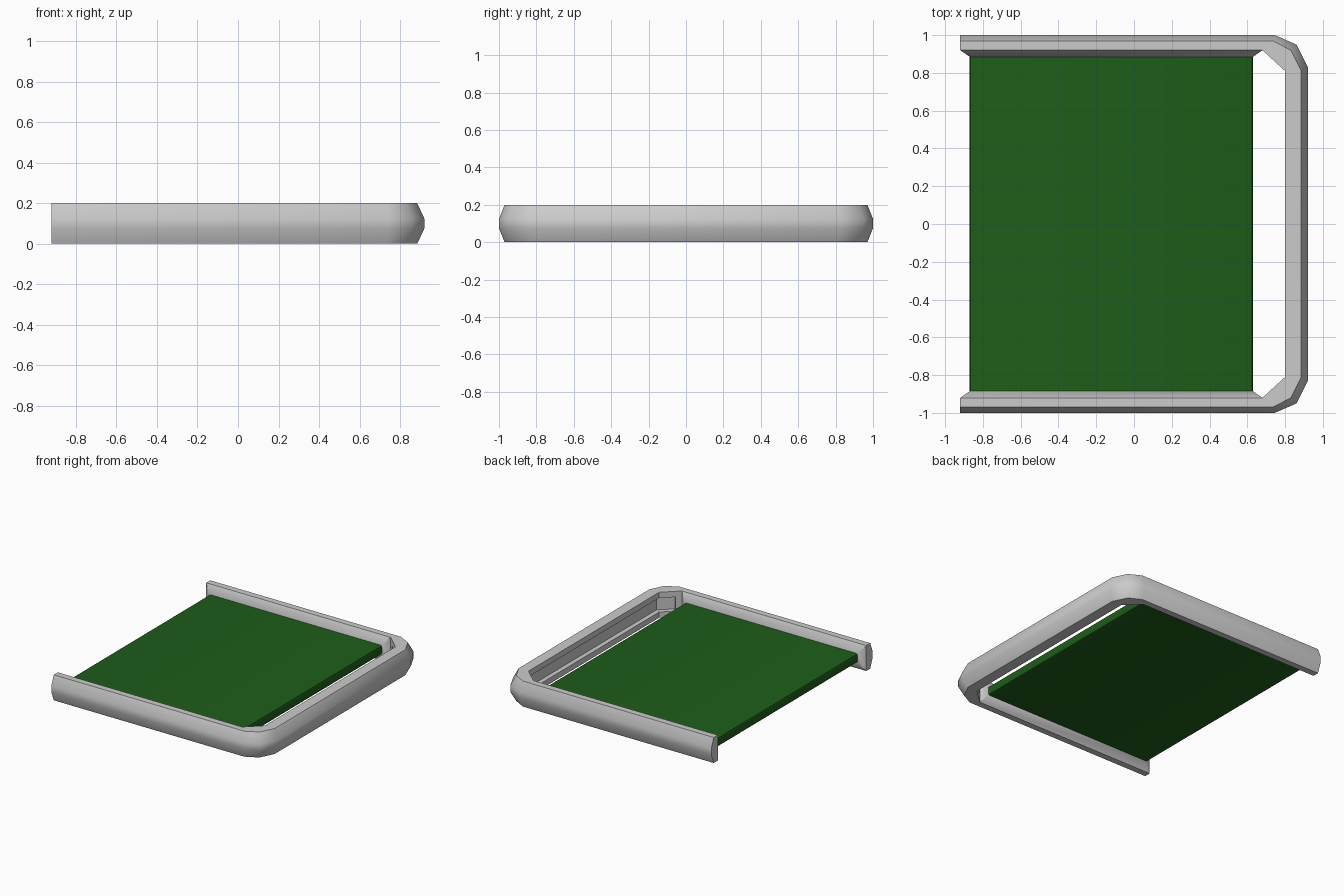
import bpy, bmesh, math

if "Cube" in bpy.data.objects:
    bpy.data.objects.remove(bpy.data.objects["Cube"])

# Half outline seen from above: (inner, rim, outer) points from open end to corner
HALF = [
    ((-0.92, 0.92), (-0.92, 0.97), (-0.92, 1.00)),
    ((0.68, 0.92), (0.735, 0.97), (0.745, 1.00)),
    ((0.74, 0.865), (0.83, 0.92), (0.86, 0.95)),
    ((0.80, 0.81), (0.885, 0.81), (0.92, 0.83)),
]
stations = HALF + [tuple((x, -y) for x, y in s) for s in reversed(HALF)]
PANEL_Z = 0.036


def finish(name, bm):
    bmesh.ops.recalc_face_normals(bm, faces=bm.faces)
    me = bpy.data.meshes.new(name)
    bm.to_mesh(me)
    bm.free()
    ob = bpy.data.objects.new(name, me)
    bpy.context.collection.objects.link(ob)
    return ob


# U-shaped frame: a faceted section swept around the outline
bm = bmesh.new()
rings = []
for inner, rim, outer in stations:
    section = [(*inner, 0.2), (*rim, 0.2), (*outer, 0.125),
               (*outer, 0.075), (*rim, 0.0), (*inner, 0.0)]
    rings.append([bm.verts.new(p) for p in section])
inner_faces = []
for a, b in zip(rings, rings[1:]):
    for i in range(6):
        j = (i + 1) % 6
        f = bm.faces.new((a[i], a[j], b[j], b[i]))
        if i == 5:
            inner_faces.append(f)
bm.faces.new(rings[0])
bm.faces.new(rings[-1])
bmesh.ops.recalc_face_normals(bm, faces=bm.faces)

# Tapered ledges that hold the panel on both side arms
for f in (inner_faces[0], inner_faces[-1]):
    bmesh.ops.inset_region(bm, faces=[f], thickness=0.05, depth=0.035,
                           use_boundary=True, use_even_offset=True)
    for v in f.verts:
        v.co.z = 0.1 + math.copysign(PANEL_Z, v.co.z - 0.1)

# Groove along the inside of the closed end
bmesh.ops.inset_region(bm, faces=inner_faces[1:-1], thickness=0.045, depth=0,
                       use_boundary=True, use_even_offset=True)
bmesh.ops.inset_region(bm, faces=inner_faces[1:-1], thickness=0.001, depth=-0.035,
                       use_boundary=True, use_even_offset=True)
frame = finish("frame", bm)

# Green panel with softened long edges
bm = bmesh.new()
bmesh.ops.create_cube(bm, size=1)
for v in bm.verts:
    v.co.x = v.co.x * 1.5 - 0.12
    v.co.y *= 1.77
    v.co.z = 0.1 + v.co.z * 2 * PANEL_Z
edges = [e for e in bm.edges if abs(e.verts[0].co.y - e.verts[1].co.y) > 1]
bmesh.ops.bevel(bm, geom=edges, offset=0.015, segments=2, profile=0.5, affect='EDGES')
panel = finish("panel", bm)
green = bpy.data.materials.new("green")
green.diffuse_color = (0.013, 0.11, 0.01, 1)
green.use_nodes = True
green.node_tree.nodes["Principled BSDF"].inputs["Base Color"].default_value = green.diffuse_color
panel.data.materials.append(green)

# Smooth the rounded outer wall, keep other edges crisp
for ob in (frame, panel):
    bpy.ops.object.select_all(action='DESELECT')
    ob.select_set(True)
    bpy.context.view_layer.objects.active = ob
    bpy.ops.object.shade_smooth_by_angle(angle=math.radians(42))
